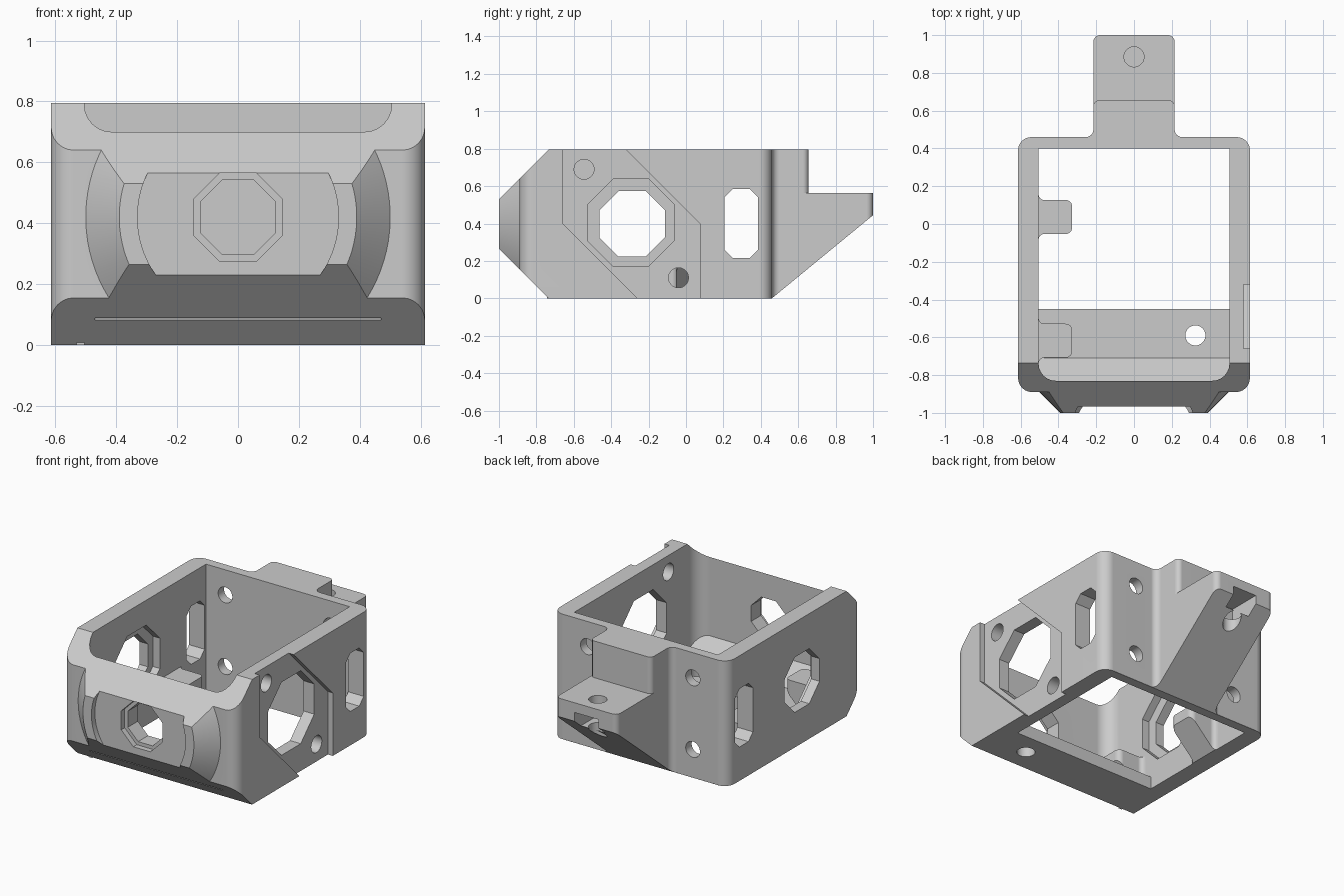
import bpy
import bmesh
import math
from mathutils import Vector

if "Cube" in bpy.data.objects:
    bpy.data.objects.remove(bpy.data.objects["Cube"], do_unlink=True)

grey = bpy.data.materials.new("plain_grey")
grey.use_nodes = True
colour = (0.6, 0.6, 0.6, 1)
grey.diffuse_color = colour
grey.node_tree.nodes["Principled BSDF"].inputs["Base Color"].default_value = colour

AXES = {"x": lambda u, v, w: (w, u, v),
        "y": lambda u, v, w: (u, w, v),
        "z": lambda u, v, w: (u, v, w)}


def rounded(corners, steps=6):
    """Outline from (u, v, radius) corners; one step gives a chamfer."""
    out = []
    for i, (u, v, r) in enumerate(corners):
        p = Vector((u, v))
        if r == 0:
            out.append(p)
            continue
        a = (Vector(corners[i - 1][:2]) - p).normalized()
        b = (Vector(corners[(i + 1) % len(corners)][:2]) - p).normalized()
        half = a.angle(b) / 2
        c = p + (a + b).normalized() * r / math.sin(half)
        t = r / math.tan(half)
        s, e = p + a * t - c, p + b * t - c
        start = math.atan2(s.y, s.x)
        sweep = math.remainder(math.atan2(e.y, e.x) - start, math.tau)
        for k in range(steps + 1):
            ang = start + sweep * k / steps
            out.append(c + r * Vector((math.cos(ang), math.sin(ang))))
    return out


def rect(u0, u1, v0, v1, r=0, steps=6):
    return rounded([(u0, v0, r), (u1, v0, r), (u1, v1, r), (u0, v1, r)], steps)


def ring(u, v, apothem, n=32):
    """Regular polygon with flat sides facing the axes."""
    r = apothem / math.cos(math.pi / n)
    return [(u + r * math.cos((i + 0.5) * math.tau / n),
             v + r * math.sin((i + 0.5) * math.tau / n)) for i in range(n)]


def loft(name, low, high, axis, lo, hi):
    place = AXES[axis]
    bm = bmesh.new()
    a = [bm.verts.new(place(p[0], p[1], lo)) for p in low]
    b = [bm.verts.new(place(p[0], p[1], hi)) for p in high]
    bm.faces.new(a)
    bm.faces.new(b)
    for i in range(len(a)):
        bm.faces.new((a[i - 1], a[i], b[i], b[i - 1]))
    bmesh.ops.recalc_face_normals(bm, faces=bm.faces)
    mesh = bpy.data.meshes.new(name)
    bm.to_mesh(mesh)
    bm.free()
    mesh.materials.append(grey)
    obj = bpy.data.objects.new(name, mesh)
    bpy.context.scene.collection.objects.link(obj)
    return obj


def prism(name, pts, axis, lo, hi):
    return loft(name, pts, pts, axis, lo, hi)


def combine(target, tool, operation="DIFFERENCE"):
    mod = target.modifiers.new("combine", "BOOLEAN")
    mod.operation = operation
    mod.solver = "EXACT"
    mod.object = tool
    bpy.context.view_layer.objects.active = target
    bpy.ops.object.modifier_apply(modifier=mod.name)
    bpy.data.objects.remove(tool, do_unlink=True)


def cut(target, pts, axis, lo, hi):
    combine(target, prism("cutter", pts, axis, lo, hi))


# Outer block with the rear arm
half = [(0.614, -0.89, 0.075), (0.614, 0.46, 0.07), (0.215, 0.46, 0.04), (0.215, 1, 0.035)]
outline = half + [(-x, y, r) for x, y, r in reversed(half)]
frame = prism("bracket_frame", rounded(outline), "z", 0, 0.795)

# Conical front boss
boss = loft("front_boss", ring(0, 0.42, 0.39, 96), ring(0, 0.42, 0.53, 96), "y", -1, -0.86)
combine(frame, boss, "UNION")

# Front chamfers, arm shelf and arm underside
cut(frame, [(-0.335, -0.4), (-1.335, 0.6), (-1.335, -0.4)], "x", -1, 1)
cut(frame, [(-0.335, 1.195), (-1.335, 0.195), (-1.335, 1.195)], "x", -1, 1)
shelf = [(0.4, 1.2, 0), (0.4, 0.6, 0), (0.215, 0.6, 0), (0.215, 0.655, 0.03)]
cut(frame, rounded(shelf + [(-x, y, r) for x, y, r in reversed(shelf)]), "z", 0.562, 1)
cut(frame, [(0.3375, -0.1), (1.1224, 0.545), (1.1224, -0.1)], "x", -1, 1)

# Main pocket with a sloped front floor, open at the bottom behind the floor
pocket = prism("pocket", rounded([(-0.505, -0.83, 0.09), (0.505, -0.83, 0.09),
                                  (0.505, 0.4, 0), (-0.505, 0.4, 0)]), "z", 0.08, 1)
cut(pocket, [(-0.53, -0.1), (-1.03, 0.4), (-1.03, -0.1)], "x", -1, 1)
combine(frame, pocket)
cut(frame, rect(-0.505, 0.505, -0.45, 0.4), "z", -0.1, 0.2)

# Diagonal recess on the left wall
cut(frame, [(-0.66, 0.9), (-0.66, 0.4), (-0.26, 0), (-0.26, -0.1), (0.075, -0.1),
            (0.075, 0.4), (-0.32, 0.795), (-0.32, 0.9)], "x", 0.58, 0.7)

# Front recess, stepped octagon window and thin groove
cut(frame, ring(0, 0.42, 0.33, 96), "y", -1.1, -0.965)
cut(frame, ring(0, 0.42, 0.145, 8), "y", -1.1, -0.93)
cut(frame, ring(0, 0.42, 0.123, 8), "y", -1.1, -0.8)
cut(frame, rect(-0.47, 0.47, 0.082, 0.089), "y", -0.9, -0.812)

# Octagon windows and slots in the side walls
cut(frame, ring(-0.295, 0.405, 0.232, 8), "x", 0.4, 0.7)
cut(frame, ring(-0.288, 0.398, 0.175, 8), "x", -0.7, -0.4)
cut(frame, ring(-0.295, 0.405, 0.232, 8), "x", -0.555, -0.4)
cut(frame, rect(0.205, 0.385, 0.215, 0.585, 0.045, 1), "x", -0.7, 0.7)

# Screw holes in the left wall, floor and back wall
for y, z in ((-0.545, 0.69), (-0.04, 0.11)):
    cut(frame, ring(y, z, 0.053), "x", 0.4, 0.7)
cut(frame, ring(0.325, -0.59, 0.053), "z", -0.1, 0.2)
for x in (-0.37, 0.37):
    for z in (0.18, 0.635):
        cut(frame, ring(x, z, 0.05), "y", 0.35, 0.5)

# Nut slot and screw hole in the arm, with a thin bridging layer
cut(frame, rect(-0.085, 0.085, 0.39, 0.5), "y", 0.79, 1.1)
cut(frame, ring(0, 0.885, 0.053), "z", 0.507, 0.7)
cut(frame, ring(0, 0.885, 0.053), "z", 0.2, 0.42)

# Support tabs on the inside of the right wall
for c in (0.037, -0.618):
    shape = [(-0.53, c - 0.125, 0), (-0.505, c - 0.125, 0), (-0.505, c - 0.09, 0.03),
             (-0.327, c - 0.09, 0.035), (-0.327, c + 0.09, 0.035),
             (-0.505, c + 0.09, 0.03), (-0.505, c + 0.125, 0), (-0.53, c + 0.125, 0)]
    tab = prism("support_tab", rounded(shape), "z", 0, 0.24)
    cut(tab, [(-0.6, -0.1), (-0.2, 0.3), (-0.2, -0.1)], "y", -1, 1)
    combine(frame, tab, "UNION")

# Smooth the rounded surfaces, keep the flat faces crisp
bpy.ops.object.select_all(action="DESELECT")
frame.select_set(True)
bpy.context.view_layer.objects.active = frame
bpy.ops.object.shade_smooth_by_angle(angle=math.radians(25))
weighted = frame.modifiers.new("flat_faces", "WEIGHTED_NORMAL")
weighted.keep_sharp = True
